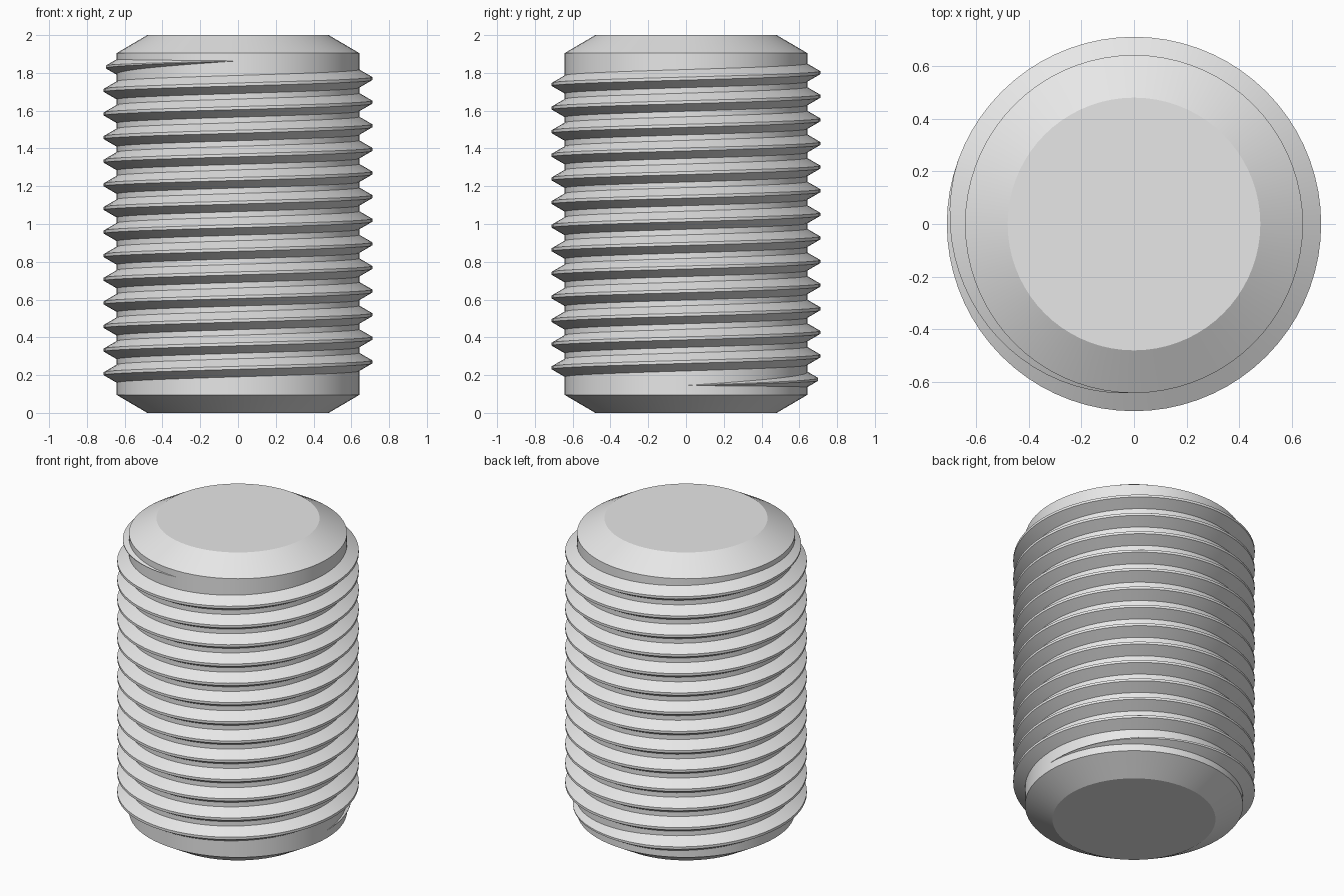
import bpy, bmesh
from math import sin, cos, tan, tau, radians

SEGMENTS = 72
ROOT, CREST = 0.642, 0.711
PITCH, START_Z, TURNS = 0.125, 0.145, 13.75
FADE = 0.3          # turns over which the thread runs out at each end

cube = bpy.data.objects.get("Cube")
if cube:
    bpy.data.objects.remove(cube, do_unlink=True)

steel = bpy.data.materials.new("plain grey steel")
steel.use_nodes = True
grey = (0.8, 0.8, 0.8, 1)
steel.diffuse_color = grey
steel.node_tree.nodes["Principled BSDF"].inputs["Base Color"].default_value = grey


def loft(name, rings):
    """Join closed rings of points with quads and cap both ends."""
    bm = bmesh.new()
    loops = [[bm.verts.new(p) for p in ring] for ring in rings]
    for a, b in zip(loops, loops[1:]):
        for i in range(len(a)):
            j = (i + 1) % len(a)
            bm.faces.new((a[i], a[j], b[j], b[i]))
    bm.faces.new(loops[0])
    bm.faces.new(loops[-1])
    bmesh.ops.recalc_face_normals(bm, faces=bm.faces)
    mesh = bpy.data.meshes.new(name)
    bm.to_mesh(mesh)
    bm.free()
    mesh.materials.append(steel)
    obj = bpy.data.objects.new(name, mesh)
    bpy.context.collection.objects.link(obj)
    bpy.ops.object.select_all(action="DESELECT")
    obj.select_set(True)
    bpy.context.view_layer.objects.active = obj
    bpy.ops.object.shade_smooth_by_angle(angle=radians(30))
    return obj


def polar(r, angle, z):
    return (r * cos(angle), r * sin(angle), z)


# Solid shank with a chamfer at each end
outline = [(0.48, 0), (ROOT, 0.095), (ROOT, 1.905), (0.48, 2)]
loft("shank", [[polar(r, tau * i / SEGMENTS, z) for i in range(SEGMENTS)]
               for r, z in outline])

# Helical ridge: sixty degree flanks, narrow flat crest, foot sunk into the shank
flat, sink = 0.008, 0.012
height = CREST - ROOT
foot = flat + (height + sink) * tan(radians(30))
profile = [(-sink, -foot), (height, -flat), (height, flat), (-sink, foot)]

rings = []
for k in range(int(TURNS * SEGMENTS) + 1):
    turn = k / SEGMENTS
    size = max(0.01, min(1, turn / FADE, (TURNS - turn) / FADE))
    rings.append([polar(ROOT + size * dr, tau * turn, START_Z + PITCH * turn + size * dz)
                  for dr, dz in profile])
loft("thread", rings)
